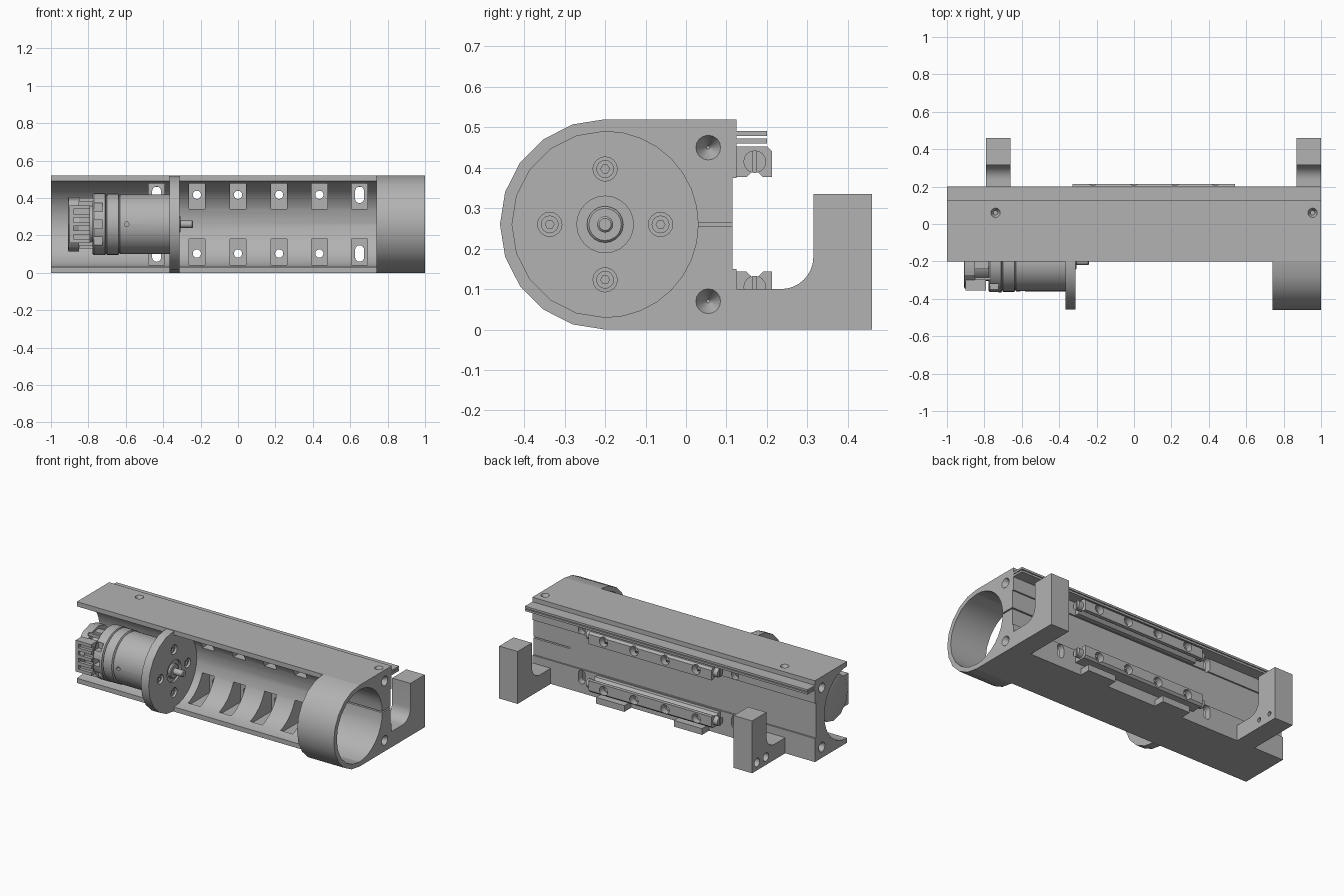
import bpy, bmesh, math
from mathutils import Matrix, Vector

if "Cube" in bpy.data.objects:
    bpy.data.objects.remove(bpy.data.objects["Cube"])

grey = bpy.data.materials.new("machined grey")
grey.use_nodes = True
COLOUR = (0.45, 0.45, 0.45, 1)
grey.diffuse_color = COLOUR
grey.node_tree.nodes["Principled BSDF"].inputs["Base Color"].default_value = COLOUR

CY, CZ = -0.2, 0.26          # axis of bore and motor
BORE, OUTER = 0.23, 0.26
SEGS = 20
AXES = {"x": Matrix.Rotation(math.pi / 2, 4, "Y"),
        "y": Matrix.Rotation(-math.pi / 2, 4, "X"),
        "z": Matrix.Identity(4)}


def finish(name, bm):
    bmesh.ops.recalc_face_normals(bm, faces=bm.faces)
    mesh = bpy.data.meshes.new(name)
    bm.to_mesh(mesh)
    bm.free()
    ob = bpy.data.objects.new(name, mesh)
    bpy.context.collection.objects.link(ob)
    mesh.materials.append(grey)
    return ob


def box(name, x, y, z):
    bm = bmesh.new()
    size = Matrix.Diagonal((x[1] - x[0], y[1] - y[0], z[1] - z[0], 1))
    mid = Vector((sum(x) / 2, sum(y) / 2, sum(z) / 2))
    bmesh.ops.create_cube(bm, size=1, matrix=Matrix.Translation(mid) @ size)
    return finish(name, bm)


def rod(name, centre, axis, length, r1, r2=None, segs=16):
    """Cylinder or cone: r1 at the low end of the axis, r2 at the high end."""
    bm = bmesh.new()
    bmesh.ops.create_cone(bm, cap_ends=True, segments=segs, radius1=r1,
                          radius2=r1 if r2 is None else r2, depth=length,
                          matrix=Matrix.Translation(centre) @ AXES[axis])
    return finish(name, bm)


def extrude(name, profile, x0, x1):
    """Prism along x from a (y, z) outline."""
    bm = bmesh.new()
    face = bm.faces.new([bm.verts.new((x0, y, z)) for y, z in profile])
    new = bmesh.ops.extrude_face_region(bm, geom=[face])["geom"]
    bmesh.ops.translate(bm, vec=(x1 - x0, 0, 0),
                        verts=[v for v in new if isinstance(v, bmesh.types.BMVert)])
    return finish(name, bm)


def lathe(name, profile, segs=32):
    """Closed turned part on the motor axis from (x, radius) steps."""
    bm = bmesh.new()
    rings = [[bm.verts.new((x, CY + r * math.cos(i * math.tau / segs),
                            CZ + r * math.sin(i * math.tau / segs)))
              for i in range(segs)] for x, r in profile]
    for a, b in zip(rings, rings[1:]):
        for i in range(segs):
            j = (i + 1) % segs
            bm.faces.new((a[i], a[j], b[j], b[i]))
    bm.faces.new(rings[0])
    bm.faces.new(rings[-1])
    return finish(name, bm)


def arc(r, start, end, n, cy=CY, cz=CZ):
    angles = [math.radians(start + (end - start) * i / n) for i in range(n + 1)]
    return [(cy + r * math.cos(a), cz + r * math.sin(a)) for a in angles]


def cut(target, cutters):
    for cutter in cutters:
        mod = target.modifiers.new("cut", "BOOLEAN")
        mod.operation = "DIFFERENCE"
        mod.solver = "EXACT"
        mod.object = cutter
        bpy.context.view_layer.objects.active = target
        bpy.ops.object.modifier_apply(modifier=mod.name)
        bpy.data.objects.remove(cutter)


# Channel body with concave bore and shallow recess along the back
back = [(CY, 0), (0.125, 0), (0.125, 0.15), (0.115, 0.15),
        (0.115, 0.375), (0.125, 0.375), (0.125, 0.52), (CY, 0.52)]
body = extrude("channel_body", arc(BORE, 90, -90, 16) + back, -1, 1)

cutters = []
screw_xs = [-0.22, 0, 0.22, 0.435]
slot_xs = [-0.435, 0.65]
for side in (-1, 1):
    z0, z1 = sorted((CZ + side * 0.08, CZ + side * 0.235))
    hole_z = CZ + side * 0.157
    for x in screw_xs + slot_xs:
        cutters.append(box("pocket", (x - 0.043, x + 0.043), (-0.13, 0.085), (z0, z1)))
    for x in screw_xs:
        cutters.append(rod("hole", (x, 0.1, hole_z), "y", 0.1, 0.022))
    for x in slot_xs:
        for dz in (-0.02, 0.02):
            cutters.append(rod("slot_end", (x, 0.1, hole_z + dz), "y", 0.1, 0.024))
        cutters.append(box("slot", (x - 0.024, x + 0.024), (0.05, 0.15),
                           (hole_z - 0.02, hole_z + 0.02)))
    # Countersunk end holes
    end_z = CZ + side * 0.19
    cutters.append(rod("sink", (0.98, 0.055, end_z), "x", 0.06, 0.004, 0.036))
    cutters.append(rod("sink", (-0.98, 0.055, end_z), "x", 0.06, 0.036, 0.004))
for x in (-0.74, 0.955):
    cutters.append(rod("sink", (x, 0.06, 0.515), "z", 0.05, 0.012, 0.034))
cutters.append(box("clamp_slit", (0.74, 1.1), (0, 0.2), (0.256, 0.264)))
cut(body, cutters)

# Half ring that closes the bore at one end
extrude("end_ring", arc(OUTER, 90, 270, 10) + arc(BORE, 270, 90, 10), 0.74, 1)

# Double lip along the upper back edge
for z in (0.46, 0.478):
    box("back_lip", (-1, 1), (0.12, 0.2), (z, z + 0.013))

# Tabs on the lower back edge
for x in (-0.15, 0.4):
    box("lower_tab", (x - 0.1, x + 0.1), (0.12, 0.195), (0, 0.04))

# L-shaped hooks with a filleted inner corner
hook = [(0.12, 0), (0.46, 0), (0.46, 0.335), (0.315, 0.335)]
hook += arc(0.08, 0, -90, 8, 0.235, 0.18) + [(0.12, 0.1)]
for label, x0, x1 in (("right", -0.79, -0.66), ("left", 0.87, 1)):
    part = extrude("hook_" + label, hook, x0, x1)
    if label == "right":
        holes = []
        for y in (0.32, 0.41):
            holes.append(rod("hole", (-0.72, y, 0.05), "x", 0.3, 0.014))
            holes.append(rod("bore", (x0, y, 0.05), "x", 0.08, 0.027))
        cut(part, holes)

# Slide rails with V groove, screw holes and end studs
for side in (-1, 1):
    def z(d):
        return CZ + side * d
    rail_profile = [(0.115, z(0.117)), (0.15, z(0.117)), (0.17, z(0.137)), (0.19, z(0.117)),
                    (0.213, z(0.117)), (0.213, z(0.18)), (0.2, z(0.193)), (0.115, z(0.193))]
    rail = extrude("slide_rail", rail_profile, -0.33, 0.54)
    cut(rail, [rod("hole", (x, 0.2, z(0.157)), "y", 0.06, 0.03) for x in screw_xs]
        + [rod("through", (x, 0.15, z(0.157)), "y", 0.2, 0.022) for x in screw_xs])
    for x in (-0.34, 0.55):
        stud = rod("rail_stud", (x, 0.17, z(0.155)), "x", 0.04, 0.028)
        cut(stud, [box("groove", (x - 0.03, x - 0.012) if x < 0 else (x + 0.012, x + 0.03),
                       (0.166, 0.174), (z(0.155) - 0.04, z(0.155) + 0.04))])

# Motor mounting disc with four countersunk bolts
disc = rod("motor_disc", (-0.34, CY, CZ), "x", 0.055, 0.257, segs=SEGS)
spots = [(CY + 0.137 * math.cos(i * math.pi / 2), CZ + 0.137 * math.sin(i * math.pi / 2))
         for i in range(4)]
cut(disc, [rod("sink", (-0.32, y, w), "x", 0.04, 0.03) for y, w in spots]
    + [rod("recess", (-0.31, CY, CZ), "x", 0.03, 0.07, segs=24)])
for y, w in spots:
    bolt = rod("disc_bolt", (-0.332, y, w), "x", 0.02, 0.022)
    cut(bolt, [rod("socket", (-0.322, y, w), "x", 0.02, 0.011, segs=6)])

# Motor shaft and boss
lathe("motor_shaft", [(-0.35, 0.045), (-0.312, 0.045), (-0.307, 0.04), (-0.307, 0.02),
                      (-0.245, 0.02), (-0.24, 0.015)], 20)

# Motor housing with grooves between its sections
motor = lathe("motor_housing", [(-0.36, 0.16), (-0.63, 0.16), (-0.635, 0.154), (-0.64, 0.164),
                                (-0.7, 0.164), (-0.705, 0.155), (-0.71, 0.166),
                                (-0.77, 0.166), (-0.778, 0.158)])
vents = [rod("pinhole", (-0.595, -0.36, CZ), "y", 0.04, 0.012)]
for dz in (-0.09, 0.0, 0.09):
    vents.append(box("vent", (-0.77, -0.725), (-0.4, -0.31), (CZ + dz - 0.022, CZ + dz + 0.022)))
cut(motor, vents)

# Encoder at the rear of the motor
lathe("encoder_core", [(-0.77, 0.105), (-0.86, 0.105)], 24)
lathe("encoder_cap", [(-0.85, 0.145), (-0.905, 0.145), (-0.91, 0.135)], 12)
for dz in (-0.11, 0.11):
    box("encoder_post", (-0.86, -0.77), (-0.24, -0.19), (CZ + dz - 0.015, CZ + dz + 0.015))
connector = box("encoder_connector", (-0.9, -0.79), (-0.355, -0.29), (0.16, 0.36))
cut(connector, [box("gap", (-0.88, -0.78), (-0.37, -0.335), (0.18 + i * 0.045, 0.205 + i * 0.045))
                for i in range(4)])
for dz in (-0.12, 0.13):
    box("motor_terminal", (-0.85, -0.77), (-0.3, -0.285), (CZ + dz - 0.01, CZ + dz + 0.01))

# Smooth the round surfaces, keep machined edges crisp
for ob in bpy.context.scene.objects:
    ob.select_set(ob.type == "MESH")
bpy.context.view_layer.objects.active = body
bpy.ops.object.shade_smooth_by_angle(angle=math.radians(30))
